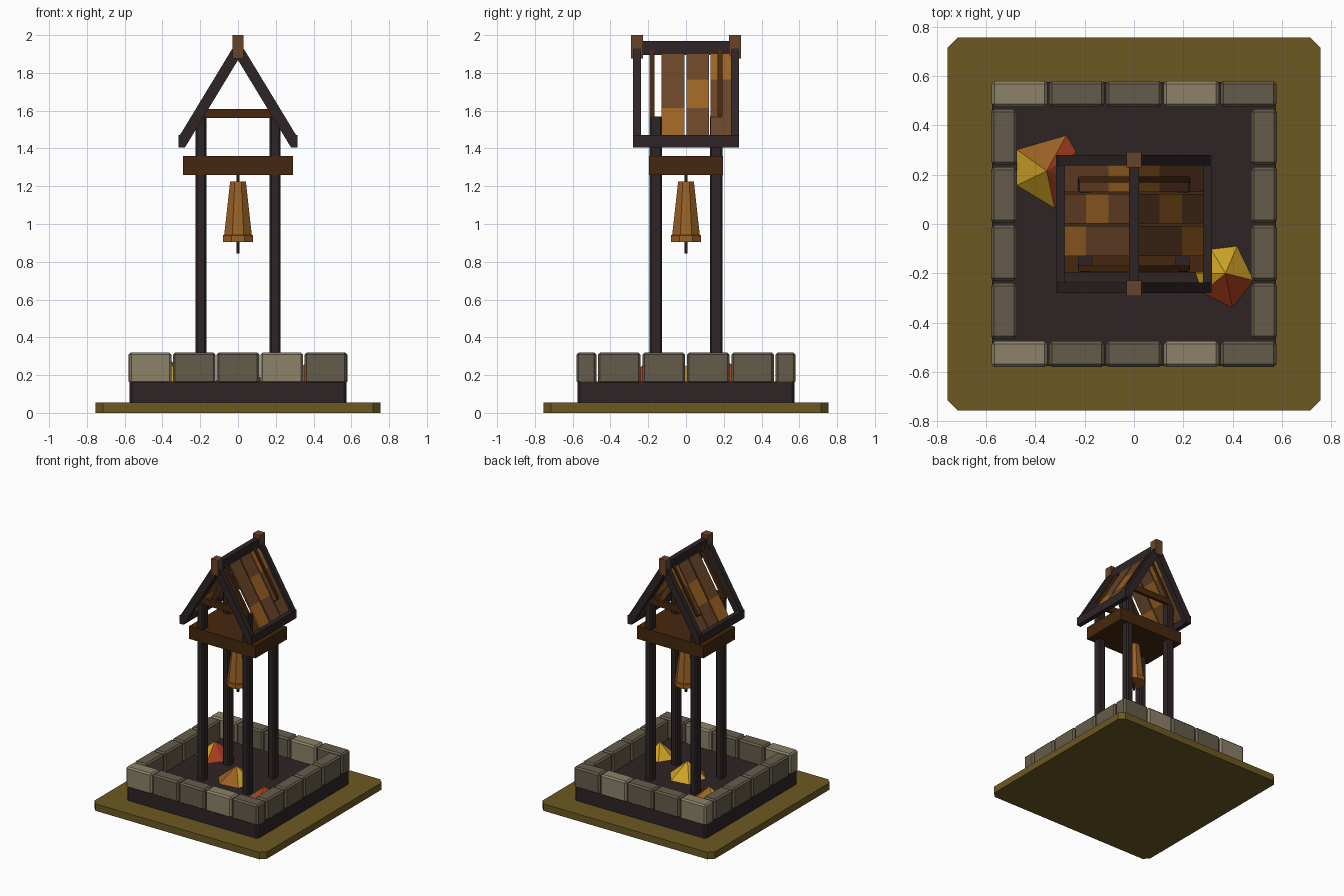
import bpy, bmesh, math
from mathutils import Matrix, Vector

if "Cube" in bpy.data.objects:
    bpy.data.objects.remove(bpy.data.objects["Cube"])


def material(name, r, g, b):
    m = bpy.data.materials.new(name)
    lin = [((c / 255 + 0.055) / 1.055) ** 2.4 for c in (r, g, b)]
    m.diffuse_color = (*lin, 1)
    m.use_nodes = True
    m.node_tree.nodes["Principled BSDF"].inputs["Base Color"].default_value = m.diffuse_color
    return m


OLIVE = material("olive_ground", 108, 88, 34)
DARK = material("dark_timber", 46, 36, 37)
STONE_L = material("light_stone", 140, 130, 105)
STONE_D = material("dark_stone", 101, 92, 75)
BEAM = material("deep_brown", 70, 39, 14)
BROWN = material("brown_wood", 104, 68, 40)
ORANGE = material("orange_brown", 154, 97, 36)
YELLOW = material("leaf_yellow", 206, 164, 38)
RED = material("leaf_red", 172, 64, 32)


def finish(name, bm, mats):
    bmesh.ops.recalc_face_normals(bm, faces=bm.faces[:])
    me = bpy.data.meshes.new(name)
    bm.to_mesh(me)
    bm.free()
    for m in mats:
        me.materials.append(m)
    ob = bpy.data.objects.new(name, me)
    bpy.context.collection.objects.link(ob)
    return ob


def box(name, x, y, z, mat, bevel=0, vertical=False, rot=None):
    """Box from (min, max) ranges, with optional chamfer and rotation about its centre."""
    bm = bmesh.new()
    bmesh.ops.create_cube(bm, size=1)
    bmesh.ops.scale(bm, vec=[r[1] - r[0] for r in (x, y, z)], verts=bm.verts)
    if bevel:
        edges = [e for e in bm.edges if not vertical or
                 abs(e.verts[0].co.z - e.verts[1].co.z) > 1e-4]
        bmesh.ops.bevel(bm, geom=edges, offset=bevel, segments=1, affect='EDGES')
    if rot:
        bmesh.ops.rotate(bm, matrix=rot, verts=bm.verts)
    bmesh.ops.translate(bm, vec=[sum(r) / 2 for r in (x, y, z)], verts=bm.verts)
    return finish(name, bm, [mat])


def prism(name, pts, y0, y1, mat):
    """Extrude an (x, z) outline along y."""
    bm = bmesh.new()
    f = bm.faces.new([bm.verts.new((px, y0, pz)) for px, pz in pts])
    ext = bmesh.ops.extrude_face_region(bm, geom=[f])
    bmesh.ops.translate(bm, vec=(0, y1 - y0, 0),
                        verts=[v for v in ext["geom"] if isinstance(v, bmesh.types.BMVert)])
    return finish(name, bm, [mat])


def lathe(name, rings, mat, sides=8):
    """Faceted solid from (radius, z) rings."""
    bm = bmesh.new()
    loops = []
    for r, z in rings:
        loops.append([bm.verts.new((r * math.cos(a), r * math.sin(a), z)) for a in
                      [math.tau * (i + 0.5) / sides for i in range(sides)]])
    for a, b in zip(loops, loops[1:]):
        for i in range(sides):
            j = (i + 1) % sides
            bm.faces.new((a[i], a[j], b[j], b[i]))
    bm.faces.new(loops[0])
    bm.faces.new(loops[-1])
    return finish(name, bm, [mat])


def pile(name, apex, outline, colours):
    """Leaf pile: irregular low pyramid with one colour per side."""
    bm = bmesh.new()
    top = bm.verts.new(apex)
    ring = [bm.verts.new((px, py, 0.16)) for px, py in outline]
    for i, c in enumerate(colours):
        f = bm.faces.new((top, ring[i], ring[(i + 1) % len(ring)]))
        f.material_index = c
    bm.faces.new(ring)
    return finish(name, bm, [YELLOW, ORANGE, RED])


# Ground slab and plinth
box("ground_slab", (-.755, .755), (-.755, .755), (0, .055), OLIVE, .04, True)
box("plinth", (-.575, .575), (-.575, .575), (.05, .165), DARK, .015, True)

# Stone border: five stones front and back, four on each side
for s, side in ((-1, "front"), (1, "back")):
    for i in range(5):
        cx = -.464 + i * .232
        y = sorted((s * .475, s * .58))
        box(f"{side}_stone", (cx - .113, cx + .113), y, (.155, .32),
            STONE_L if i in (0, 3) else STONE_D, .012)
for s, side in ((-1, "left"), (1, "right")):
    for i in range(4):
        cy = -.353 + i * .2353
        x = sorted((s * .475, s * .58))
        box(f"{side}_stone", x, (cy - .113, cy + .113), (.155, .32), STONE_D, .012)

# Four posts and the solid beam block
for sx in (-1, 1):
    for sy in (-1, 1):
        cx, cy = sx * .197, sy * .16
        box("post", (cx - .029, cx + .029), (cy - .034, cy + .034), (.16, 1.57), DARK, .01, True)
box("beam_block", (-.29, .29), (-.197, .197), (1.26, 1.36), BEAM)

# Bell and clapper rod
lathe("bell", [(.087, .905), (.087, .94), (.079, .942), (.045, 1.225)], ORANGE)
lathe("clapper_rod", [(.009, .845), (.009, 1.27)], DARK, 6)

# Roof: slope line is z = apex - SLOPE * x
SLOPE, MID = 1.65, 1.922


def chevron(name, lo, hi, x_lo, x_hi, y0, y1, mat):
    pts = [(0, hi), (x_hi, hi - SLOPE * x_hi), (x_hi, lo - SLOPE * x_lo),
           (x_lo, lo - SLOPE * x_lo), (0, lo)]
    for s, side in ((-1, "left"), (1, "right")):
        prism(f"{side}_{name}", [(s * a, b) for a, b in pts], y0, y1, mat)


for s in (-1, 1):
    # main gable rafters, inner frame with tie bar, ridge finials
    y0, y1 = sorted((s * .238, s * .28))
    chevron("gable_rafter", 1.868, 1.978, .277, .315, y0, y1, DARK)
    y0, y1 = s * .18 - .012, s * .18 + .012
    chevron("inner_rafter", 1.895, 1.955, .2, .225, y0, y1, BEAM)
    box("tie_bar", (-.19, .19), (y0, y1), (1.56, 1.61), BEAM)
    y0, y1 = sorted((s * .228, s * .292))
    box("ridge_finial", (-.03, .03), (y0, y1), (1.875, 2.0), BROWN)
    x0, x1 = sorted((s * .28, s * .316))
    box("eave_beam", (x0, x1), (-.28, .28), (1.405, 1.47), DARK)
box("ridge_beam", (-.021, .021), (-.28, .28), (1.895, 1.97), DARK)

# Roof boards: three columns of three on each slope, front column missing
ANGLE = math.atan(SLOPE)
for s in (-1, 1):
    for col, (y0, y1) in enumerate(((-.13, -.008), (.002, .122), (.13, .24))):
        for row in range(3):
            cx = .235 - row * .0915
            length = .0915 / math.cos(ANGLE)
            cz = MID - SLOPE * cx
            box("roof_board", (s * cx - length / 2, s * cx + length / 2), (y0, y1),
                (cz - .007, cz + .007), ORANGE if row == col else BROWN,
                rot=Matrix.Rotation(s * ANGLE, 3, 'Y'))

# Leaf piles (0 yellow, 1 orange, 2 red)
pile("back_leaf_pile", (-.354, .215, .275),
     [(-.48, .305), (-.27, .366), (-.23, .297), (-.24, .16), (-.32, .057), (-.48, .154)],
     [1, 2, 2, 2, 0, 0])
pile("front_leaf_pile", (.37, -.2, .275),
     [(.31, -.098), (.42, -.085), (.49, -.23), (.40, -.345), (.27, -.28), (.245, -.2)],
     [0, 0, 2, 2, 0, 0])
pile("middle_leaf_pile", (.015, -.04, .28),
     [(-.13, -.07), (-.09, .09), (.06, .11), (.15, -.01), (.11, -.15), (-.05, -.17)],
     [0, 0, 0, 0, 1, 1])
